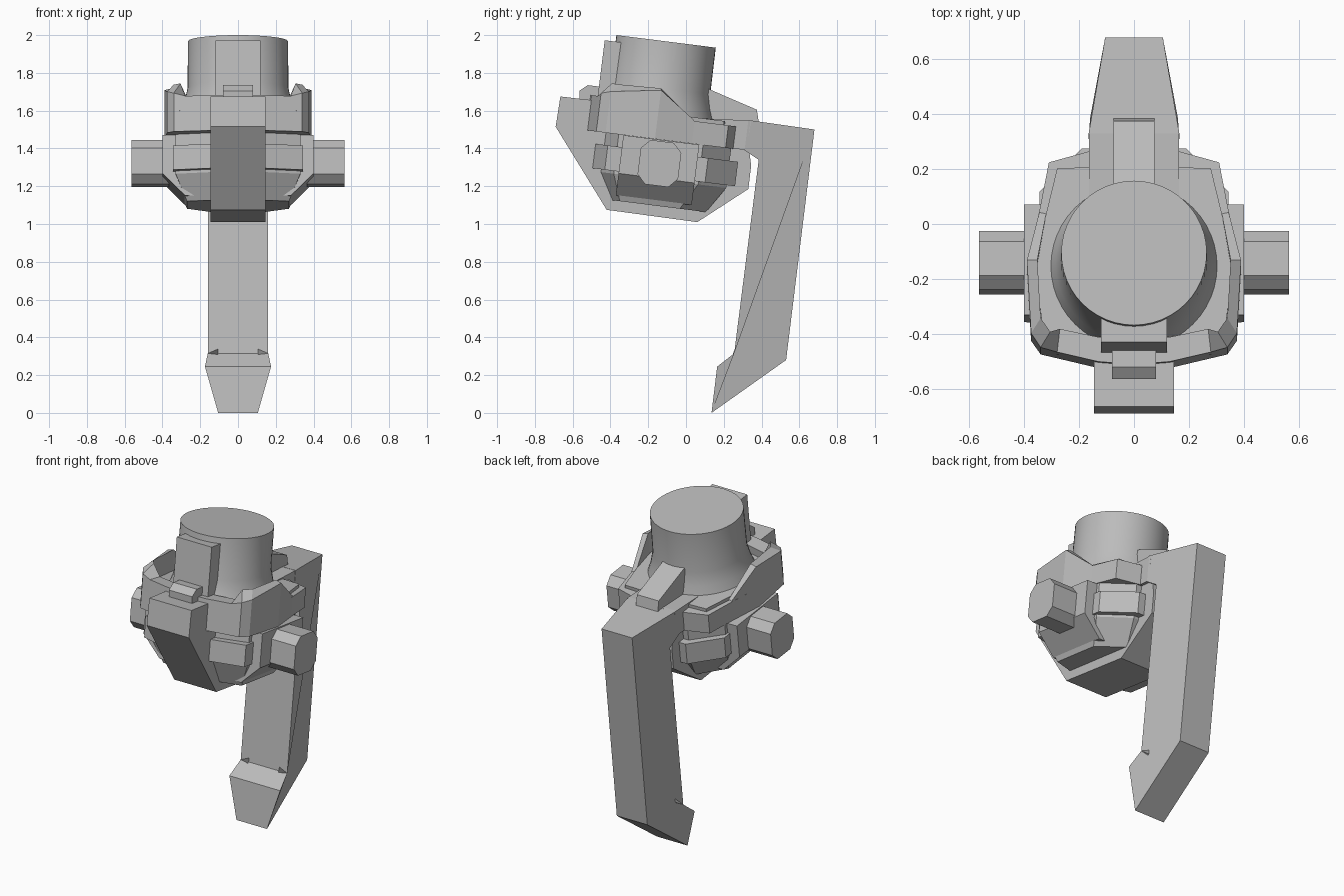
import bpy, bmesh, math
from mathutils import Matrix, Vector

cube = bpy.data.objects.get("Cube")
if cube:
    bpy.data.objects.remove(cube, do_unlink=True)

grey = bpy.data.materials.new("plain grey")
grey.use_nodes = True
grey.diffuse_color = (0.5, 0.5, 0.5, 1)
grey.node_tree.nodes["Principled BSDF"].inputs["Base Color"].default_value = (0.5, 0.5, 0.5, 1)

# The head leans back about a pivot on the centre line
TILT = Matrix.Translation((0, 0, 1.5)) @ Matrix.Rotation(math.radians(-7.2), 4, 'X')
LEVEL = Matrix.Identity(4)


def finish(name, bm, matrix):
    bmesh.ops.remove_doubles(bm, verts=bm.verts, dist=0.0001)
    bmesh.ops.recalc_face_normals(bm, faces=bm.faces)
    mesh = bpy.data.meshes.new(name)
    bm.to_mesh(mesh)
    bm.free()
    mesh.transform(matrix)
    mesh.materials.append(grey)
    obj = bpy.data.objects.new(name, mesh)
    bpy.context.collection.objects.link(obj)
    return obj


def loft(name, rings, matrix=LEVEL):
    """Closed solid through rings of equal length."""
    bm = bmesh.new()
    loops = [[bm.verts.new(p) for p in ring] for ring in rings]
    n = len(loops[0])
    for a, b in zip(loops, loops[1:]):
        for i in range(n):
            j = (i + 1) % n
            bm.faces.new((a[i], a[j], b[j], b[i]))
    bm.faces.new(loops[0])
    bm.faces.new(loops[-1])
    return finish(name, bm, matrix)


def side(name, pts, half, matrix=LEVEL, x=0):
    """Side profile (y, z) made solid across x; half may vary per point."""
    halves = half if isinstance(half, list) else [half] * len(pts)
    return loft(name, [[(x + s * h, y, z) for h, (y, z) in zip(halves, pts)] for s in (1, -1)], matrix)


def mirrored(half, z):
    return [(x, y, z) for x, y in half] + [(-x, y, z) for x, y in reversed(half)]


def plan(name, layers):
    """Symmetric solid from right-half outlines at given heights."""
    return loft(name, [mirrored(half, z) for z, half in layers], TILT)


# Long rear leg, wide at the front face and narrow behind, with pointed foot
side("rear_leg",
     [(0.33, 1.55), (0.68, 1.50), (0.53, 0.28), (0.135, 0.0),
      (0.165, 0.245), (0.255, 0.315), (0.385, 1.34), (0.31, 1.39)],
     [0.165, 0.105, 0.105, 0.105, 0.175, 0.16, 0.16, 0.165])
side("neck_block", [(0.05, 1.56), (0.345, 1.548), (0.32, 1.392), (0.05, 1.42)], 0.163)
side("neck_wedge", [(0.05, 1.745), (0.375, 1.605), (0.385, 1.54), (0.05, 1.55)], 0.075)

# Central keel with the projecting nose
side("keel",
     [(-0.665, 1.675), (-0.69, 1.515), (-0.42, 1.075), (0.06, 1.01),
      (0.33, 1.185), (0.345, 1.31), (0.32, 1.5), (-0.45, 1.65)], 0.145)
side("nose_knob",
     [(-0.565, 1.65), (-0.565, 1.705), (-0.52, 1.735), (-0.44, 1.725), (-0.44, 1.65)], 0.08)
side("front_fin", [(-0.486, 0.08), (-0.486, 0.415), (-0.34, 0.415), (-0.34, 0.08)], 0.12, TILT)

# Faceted lower body and the band of plates around it
body = [(0.14, -0.42), (0.33, -0.35), (0.33, 0.1), (0.18, 0.25)]
belly = [(0.14, -0.34), (0.27, -0.3), (0.27, 0.02), (0.14, 0.16)]
plan("body_core", [(-0.07, body), (-0.28, body), (-0.42, belly)])
band = [(0.13, -0.47), (0.345, -0.40), (0.345, 0.135), (0.19, 0.295)]
plan("plate_band", [(-0.135, band), (-0.265, band)])

# Wide cross block with chamfered underside
section = [(0.40, -0.071), (0.40, -0.275), (0.28, -0.393)]
ring = section + [(-x, z) for x, z in reversed(section)]
loft("cross_block", [[(x, y, z) for x, z in ring] for y in (-0.325, 0.08)], TILT)

# Eight-sided axle knobs
for label, s in (("left", 1), ("right", -1)):
    octagon = []
    for sy, sz, flip in ((1, 1, 0), (1, -1, 1), (-1, -1, 0), (-1, 1, 1)):
        pair = [(sy * 0.062, sz * 0.118), (sy * 0.108, sz * 0.07)]
        octagon += pair[::-1] if flip else pair
    side(label + "_axle_knob", [(y - 0.117, z - 0.196) for y, z in octagon], 0.1, TILT, s * 0.465)

# Collar slab, its raised floor and the wall with corner peaks
slab = [(0.13, -0.52), (0.34, -0.47), (0.375, -0.42), (0.39, -0.157), (0.345, 0.04), (0.31, 0.22), (0.165, 0.26)]
floor = [(0.12, -0.48), (0.33, -0.42), (0.36, -0.157), (0.32, 0.03), (0.28, 0.195), (0.163, 0.2)]
plan("collar_slab", [(-0.07, slab), (0.05, slab)])
plan("collar_floor", [(0.0, floor), (0.07, floor)])

outer = [(0, -0.53, 0.118), (0.13, -0.52, 0.118), (0.28, -0.485, 0.118),
         (0.34, -0.47, 0.135), (0.375, -0.42, 0.15), (0.39, -0.157, 0.19), (0.345, 0.036, 0.055)]
inner = [(0, -0.43, 0.118), (0.13, -0.43, 0.118), (0.27, -0.40, 0.118),
         (0.305, -0.42, 0.193), (0.34, -0.37, 0.193), (0.352, -0.157, 0.2), (0.32, 0.03, 0.055)]
bm = bmesh.new()
for s in (1, -1):
    for i in range(len(outer) - 1):
        def corner(p, low=False):
            return bm.verts.new((s * p[0], p[1], 0.04 if low else p[2]))
        a, b, c, d = outer[i], outer[i + 1], inner[i + 1], inner[i]
        bm.faces.new([corner(p) for p in (a, b, c, d)])
        bm.faces.new([corner(p, True) for p in (a, b, c, d)])
        for p, q in ((a, b), (c, d)):
            bm.faces.new((corner(p), corner(q), corner(q, True), corner(p, True)))
finish("collar_wall", bm, TILT)

# Round tower with a flared foot
tower = []
for r, z in ((0.31, 0.05), (0.285, 0.12), (0.267, 0.2), (0.265, 0.45)):
    tower.append([(r * math.cos(t * math.tau / 48), r * math.sin(t * math.tau / 48) - 0.163, z) for t in range(48)])
obj = loft("tower", tower, TILT)
bpy.ops.object.select_all(action='DESELECT')
obj.select_set(True)
bpy.context.view_layer.objects.active = obj
bpy.ops.object.shade_smooth_by_angle(angle=math.radians(30))
